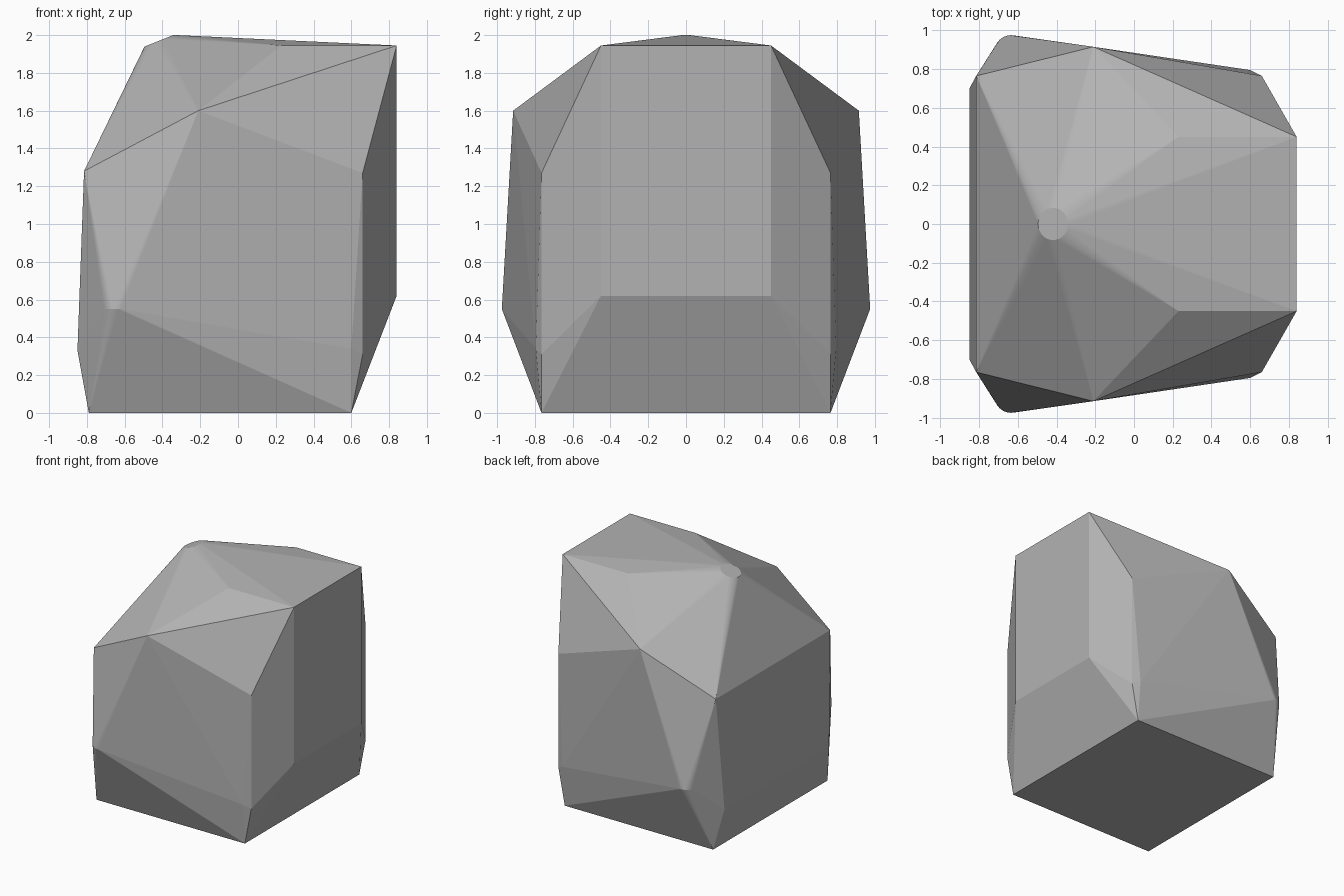
import bpy, bmesh, math
from mathutils import Matrix, Vector

cube = bpy.data.objects.get("Cube")
if cube:
    bpy.data.objects.remove(cube, do_unlink=True)

stone = bpy.data.materials.new("stone grey")
stone.use_nodes = True
grey = (0.45, 0.45, 0.45, 1)
stone.diffuse_color = grey
stone.node_tree.nodes["Principled BSDF"].inputs["Base Color"].default_value = grey


def ring(center, radius, tilt=0, count=48):
    """Points of a circle, tipped about the y axis."""
    turn = Matrix.Rotation(tilt, 3, 'Y')
    return [Vector(center) + turn @ Vector((radius * math.cos(a), radius * math.sin(a), 0))
            for a in (math.tau * i / count for i in range(count))]


# Corners on one side of the boulder
side = [
    (-0.79, 0.765, 0), (0.60, 0.765, 0),            # foot
    (0.84, 0.45, 1.945), (0.84, 0.45, 0.62),        # steep end wall
    (0.66, 0.765, 1.27), (0.66, 0.765, 0.31),       # chamfer beside it
    (0.60, 0.795, 0.34), (-0.21, 0.915, 1.60),      # broad flank
    (-0.815, 0.765, 1.28), (-0.85, 0.70, 0.33),     # low end wall
    (0.23, 0.45, 1.945),                            # crown
]
# Worn bulge low on the flank
side += ring((-0.635, 0.89, 0.55), 0.085)

# Mirror the side, then add the worn peak
points = [(x, s * y, z) for x, y, z in side for s in (1, -1)]
points += ring((-0.418, 0, 1.97), 0.083, tilt=-0.38)
points += ring((-0.405, 0, 1.937), 0.12, tilt=-0.38)

# Wrap everything in a single faceted skin
bm = bmesh.new()
for p in points:
    bm.verts.new(p)
bmesh.ops.convex_hull(bm, input=bm.verts[:])
bmesh.ops.delete(bm, geom=[v for v in bm.verts if not v.link_faces], context='VERTS')
bmesh.ops.dissolve_limit(bm, angle_limit=math.radians(0.5), verts=bm.verts[:], edges=bm.edges[:])
bmesh.ops.recalc_face_normals(bm, faces=bm.faces[:])

mesh = bpy.data.meshes.new("boulder")
bm.to_mesh(mesh)
bm.free()
mesh.materials.append(stone)
boulder = bpy.data.objects.new("boulder", mesh)
bpy.context.collection.objects.link(boulder)
